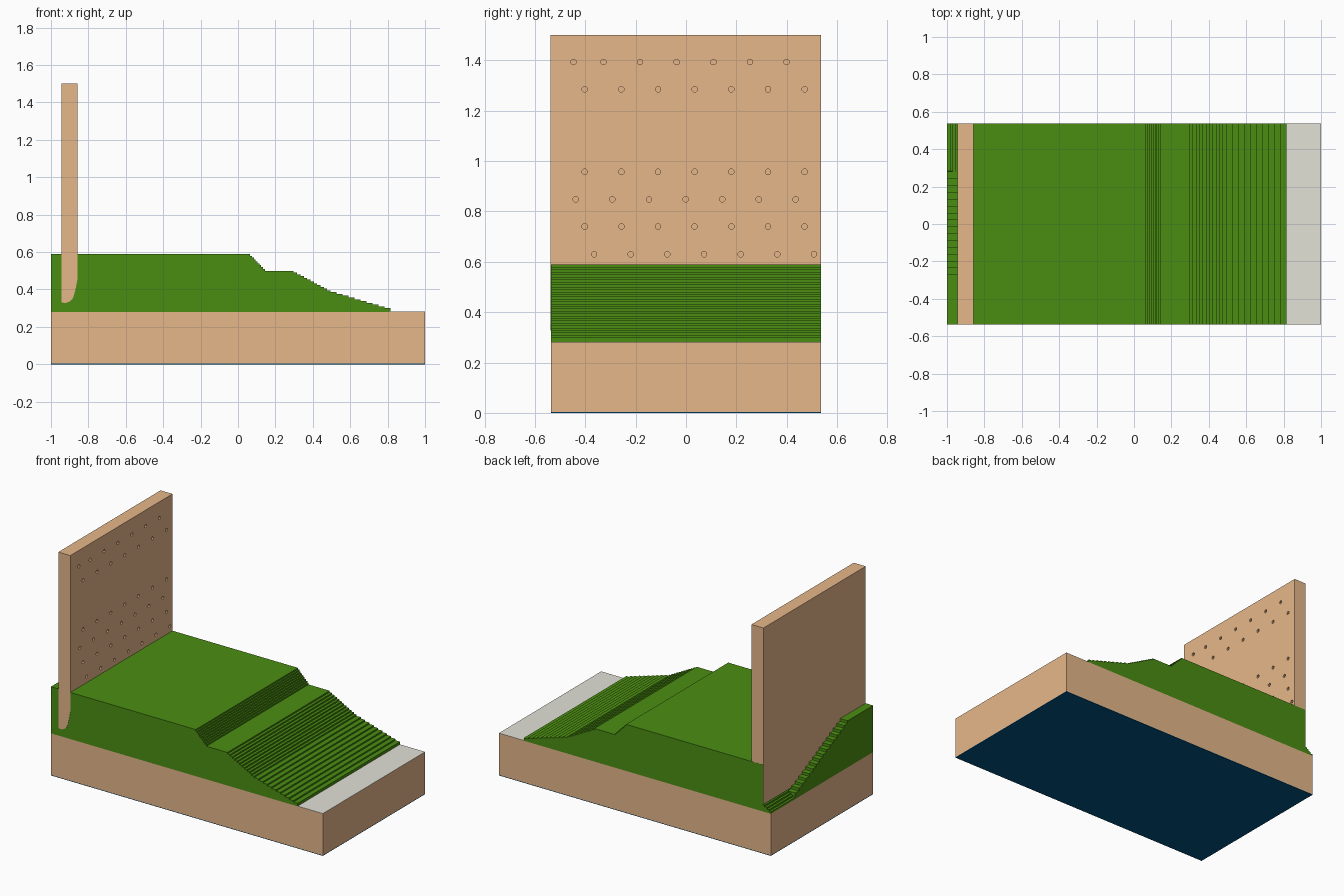
import bpy, bmesh, math
from mathutils import Matrix, Vector

if "Cube" in bpy.data.objects:
    bpy.data.objects.remove(bpy.data.objects["Cube"])

W = 0.537  # half depth of the block


def material(name, rgb):
    m = bpy.data.materials.new(name)
    m.diffuse_color = (*rgb, 1)
    m.use_nodes = True
    m.node_tree.nodes["Principled BSDF"].inputs["Base Color"].default_value = m.diffuse_color
    return m


TAN = material("tan earth", (0.79, 0.475, 0.255))
GREEN = material("grass green", (0.07, 0.27, 0.006))
GREY = material("pale grey", (0.76, 0.76, 0.68))
NAVY = material("dark navy", (0.0, 0.085, 0.23))


def add_object(name, bm, mat):
    bmesh.ops.recalc_face_normals(bm, faces=bm.faces)
    me = bpy.data.meshes.new(name)
    bm.to_mesh(me)
    bm.free()
    me.materials.append(mat)
    ob = bpy.data.objects.new(name, me)
    bpy.context.collection.objects.link(ob)
    return ob


def prism(name, pts, axis, lo, hi, mat):
    """Extrude a profile of (u, z) points along 'x' or 'y'."""
    bm = bmesh.new()
    place = (lambda u, z: (u, lo, z)) if axis == 'y' else (lambda u, z: (lo, u, z))
    face = bm.faces.new([bm.verts.new(place(u, z)) for u, z in pts])
    geo = bmesh.ops.extrude_face_region(bm, geom=[face])
    d = Vector((0, hi - lo, 0)) if axis == 'y' else Vector((hi - lo, 0, 0))
    bmesh.ops.translate(bm, vec=d, verts=[v for v in geo['geom'] if isinstance(v, bmesh.types.BMVert)])
    return add_object(name, bm, mat)


def box(name, x0, x1, y0, y1, z0, z1, mat):
    return prism(name, [(x0, z0), (x1, z0), (x1, z1), (x0, z1)], 'y', y0, y1, mat)


def stairs(u0, z0, u1, z1, n):
    """Points of n descending steps: drop first, then run."""
    pts = []
    for i in range(n):
        u = u0 + (u1 - u0) * i / n
        z = z0 + (z1 - z0) * (i + 1) / n
        pts += [(u, z0 + (z1 - z0) * i / n), (u, z)]
    return pts + [(u1, z1)]


# Base block with bottom sheet and grey front path
box("bottom_sheet", -1, 1, -W, W, 0, 0.004, NAVY)
box("base_block", -1, 1, -W, W, 0.004, 0.28, TAN)
box("grey_path", 0.81, 1, -W, W, 0.28, 0.2815, GREY)

# Main grass terraces in front of the wall
profile = [(-0.943, 0.28), (-0.943, 0.59)]
profile += stairs(0.065, 0.59, 0.153, 0.50, 9)
profile += stairs(0.298, 0.50, 0.495, 0.395, 11)[:-1]
profile += stairs(0.495, 0.395, 0.815, 0.30, 10)
profile += [(0.815, 0.28)]
prism("grass_terrace", profile, 'y', -W, W, GREEN)

# Grass strip behind the wall, stepping down along y
back = [(-W, 0.282), (-W, 0.59)] + stairs(-0.27, 0.59, 0.28, 0.32, 15) + [(0.285, 0.282)]
prism("grass_back_bank", back, 'x', -1, -0.943, GREEN)
low = [(-0.943, 0.28), (-0.943, 0.325), (-0.955, 0.325), (-0.955, 0.314), (-0.97, 0.314),
       (-0.97, 0.303), (-0.985, 0.303), (-0.985, 0.292), (-1, 0.292), (-1, 0.28)]
prism("grass_back_low_steps", low, 'y', 0.28, W, GREEN)
box("grass_back_footing", -1, -0.943, -W, 0.285, 0.28, 0.283, GREEN)

# Retaining wall with rounded foot
wall = prism("wall", [(-0.945, 1.5), (-0.857, 1.5), (-0.857, 0.46), (-0.87, 0.395), (-0.883, 0.352),
                      (-0.9, 0.336), (-0.92, 0.328), (-0.945, 0.33)], 'y', -W - 0.001, W - 0.001, TAN)

# Rows of small drain holes in the wall's front face
bm = bmesh.new()
step = 0.1455
for z, y0 in [(1.393, -0.475), (1.285, -0.402), (0.957, -0.402), (0.848, -0.438), (0.74, -0.402), (0.63, -0.365)]:
    for i in range(7):
        y = y0 + step * i
        if z > 1.35:
            y = -0.447 if i == 0 else -0.328 + step * (i - 1)
        m = Matrix.Translation((-0.857, y, z)) @ Matrix.Rotation(math.pi / 2, 4, 'Y') @ Matrix.Rotation(math.pi / 8, 4, 'Z')
        bmesh.ops.create_cone(bm, cap_ends=True, segments=8, radius1=0.0115, radius2=0.0115, depth=0.08, matrix=m)
cutter = add_object("hole_cutter", bm, TAN)
cutter.hide_render = True
mod = wall.modifiers.new("holes", 'BOOLEAN')
mod.operation = 'DIFFERENCE'
mod.solver = 'EXACT'
mod.object = cutter
bpy.context.view_layer.objects.active = wall
bpy.ops.object.modifier_apply(modifier="holes")
bpy.data.objects.remove(cutter)
